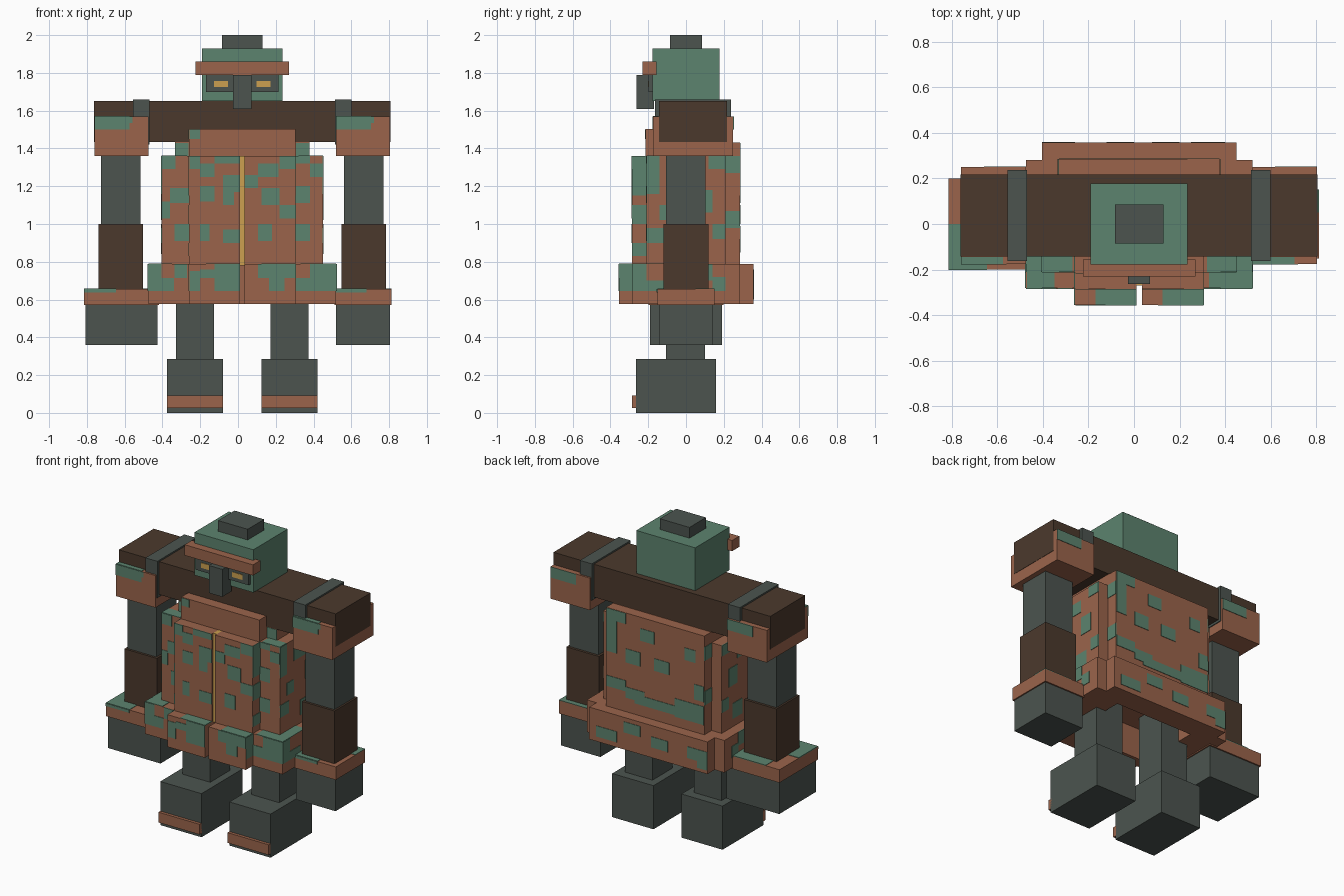
import bpy, bmesh, math
from mathutils import Vector

if "Cube" in bpy.data.objects:
    bpy.data.objects.remove(bpy.data.objects["Cube"])


def material(name, rgb):
    lin = [((c / 255 + 0.055) / 1.055) ** 2.4 for c in rgb] + [1.0]
    m = bpy.data.materials.new(name)
    m.use_nodes = True
    m.diffuse_color = lin
    bsdf = m.node_tree.nodes["Principled BSDF"]
    bsdf.inputs["Base Color"].default_value = lin
    bsdf.inputs["Roughness"].default_value = 0.9
    return m


GREEN = material("moss green", (92, 131, 110))
RUST = material("rust brown", (155, 100, 75))
GREY = material("slate grey", (76, 84, 79))
BROWN = material("dark brown", (75, 57, 44))
GOLD = material("gold", (204, 160, 80))

C = 0.0225   # mirror line of the figure


def boxes(name, mat, bounds):
    """One object made of axis-aligned boxes (x0, x1, y0, y1, z0, z1)."""
    bm = bmesh.new()
    for b in bounds:
        vs = bmesh.ops.create_cube(bm, size=1)["verts"]
        for v in vs:
            v.co = Vector([(b[2 * i] + b[2 * i + 1]) / 2 + v.co[i] * (b[2 * i + 1] - b[2 * i])
                           for i in range(3)])
    me = bpy.data.meshes.new(name)
    bm.to_mesh(me)
    bm.free()
    me.materials.append(mat)
    ob = bpy.data.objects.new(name, me)
    bpy.context.collection.objects.link(ob)
    return ob


def box(name, mat, *b):
    return boxes(name, mat, [b])


def patches(name, axis, at, rects, mat=GREEN):
    """Thin painted plates on a plane; rects are (u0, u1, v0, v1)."""
    t = 0.003
    out = []
    for u0, u1, v0, v1 in rects:
        b = [u0, u1, v0, v1]
        b[2 * axis:2 * axis] = [at - t, at + t]
        out.append(b)
    return boxes(name, mat, out)


def sided(s, a, b):
    """Mirrored x range from distances a < b to the mirror line."""
    return (C + a, C + b) if s > 0 else (C - b, C - a)


# Head
box("head", GREEN, C - .213, C + .213, -.178, .177, 1.65, 1.93)
box("head_knob", GREY, C - .107, C + .107, -.085, .085, 1.93, 2.0)
box("brow_band", RUST, C - .247, C + .247, -.23, -.155, 1.79, 1.86)
box("face_plate", GREY, C - .193, C + .193, -.198, -.17, 1.70, 1.79)
box("nose_guard", GREY, C - .048, C + .048, -.263, -.17, 1.61, 1.79)
patches("eyes", 1, -.198, [(*sided(s, .076, .15), 1.724, 1.757) for s in (-1, 1)], GOLD)

# Shoulder beam
box("shoulder_beam", BROWN, C - .784, C + .784, -.143, .217, 1.435, 1.65)

for s, side in ((-1, "right"), (1, "left")):
    # Shoulder, arm and strap
    px = sided(s, .497, .782)
    box(side + "_strap", GREY, *sided(s, .492, .578), -.163, .238, 1.42, 1.66)
    box(side + "_shoulder_pad", RUST, *px, -.175, .25, 1.36, 1.57)
    x0 = px[0]
    patches(side + "_pad_front_camo", 1, -.175,
            [(x0, x0 + .185, 1.50, 1.57), (x0, x0 + .2, 1.535, 1.57)])
    patches(side + "_pad_back_camo", 1, .25, [(x0 + .1, x0 + .285, 1.5, 1.57)])
    patches(side + "_pad_top_camo", 2, 1.57, [(x0, x0 + .185, -.175, -.145)])
    box(side + "_upper_arm", GREY, *sided(s, .54, .748), -.105, .102, 1.0, 1.40)
    box(side + "_forearm", BROWN, *sided(s, .525, .76), -.12, .118, .65, 1.0)

    # Cuff and hand: the right ones are larger
    h = .19 if s < 0 else .143
    inner = .45 if s < 0 else .497
    outer = inner + 2 * h
    hx, cx = sided(s, inner, outer), sided(s, inner - .008, outer + .008)
    box(side + "_hand", GREY, *hx, -h, h, .36, .58)
    box(side + "_cuff", RUST, *cx, -h - .009, h + .009, .57, .655)
    patches(side + "_cuff_camo", 2, .655,
            [(cx[0], cx[0] + .17, -h - .009, 0), (cx[0] + .1, cx[1], .05, h + .009)])
    patches(side + "_cuff_front_camo", 1, -h - .009, [(cx[0], cx[0] + .17, .637, .655)])

    # Leg and foot
    box(side + "_leg", GREY, *sided(s, .15, .35), -.105, .10, .28, .80)
    fx = sided(s, .101, .399)
    box(side + "_foot", GREY, *fx, -.265, .16, 0, .285)
    box(side + "_toe_cap", RUST, *fx, -.285, -.26, .025, .092)

    # Front coat panel and hanging flaps
    box(side + "_front_panel", RUST, *sided(s, .0125, .2825), -.285, -.20, .785, 1.36)
    box(side + "_front_flap", RUST, *sided(s, .0125, .2825), -.355, -.21, .577, .787)
    box(side + "_side_flap", RUST, *sided(s, .2825, .4975), -.282, .282, .577, .787)

    # Camouflage on outward sides
    X = C + s * .4275
    patches(side + "_body_side_camo", 0, X,
            [(-.21, -.14, 1.16, 1.36), (-.14, -.07, 1.02, 1.10), (-.07, .05, 1.22, 1.30),
             (.05, .14, 1.06, 1.18), (-.21, -.12, .90, .98), (.0, .10, .84, .94),
             (.14, .21, .92, 1.0), (.12, .21, 1.29, 1.36)])
    patches(side + "_panel_side_camo", 0, C + s * .2825,
            [(-.285, -.21, 1.15, 1.36), (-.285, -.21, 1.0, 1.10), (-.285, -.21, .83, .9)])
    patches(side + "_back_panel_side_camo", 0, C + s * .355,
            [(.21, .285, 1.27, 1.36), (.21, .285, .98, 1.07)])
    patches(side + "_flap_side_camo", 0, C + s * .4975,
            [(-.282, -.21, .645, .787), (-.21, -.1, .645, .70), (.02, .14, .70, .787),
             (.14, .21, .645, .72)])
    patches(side + "_front_flap_side_camo", 0, C + s * .2825, [(-.355, -.282, .645, .787)])

# Body
box("body", RUST, C - .4275, C + .4275, -.21, .21, .78, 1.36)
box("upper_body", RUST, C - .355, C + .355, -.138, .215, 1.30, 1.50)
box("chest_plate", RUST, C - .2825, C + .2825, -.215, -.13, 1.355, 1.503)
box("back_panel", RUST, C - .355, C + .355, .20, .285, .78, 1.432)
box("back_flap", RUST, C - .4275, C + .4275, .21, .357, .577, .787)
box("front_zip", GOLD, C - .0125, C + .0125, -.27, -.20, .78, 1.36)

# Front camouflage
patches("body_front_camo", 1, -.21,
        [(-.405, -.33, 1.29, 1.36), (-.36, -.26, 1.11, 1.19), (-.405, -.36, 1.03, 1.12),
         (-.335, -.26, .91, 1.0), (.305, .38, 1.32, 1.36), (.38, .45, 1.25, 1.32),
         (.305, .38, 1.11, 1.20), (.305, .38, .91, 1.0)])
patches("panel_front_camo", 1, -.285,
        [(-.257, -.2, 1.29, 1.36), (-.2, -.125, 1.25, 1.32), (-.125, .01, 1.32, 1.36),
         (-.2, -.125, 1.12, 1.2), (-.08, .01, 1.17, 1.26), (-.08, -.02, 1.10, 1.17),
         (-.2, -.15, .91, 1.0), (-.08, .01, .9, .97), (.035, .105, 1.19, 1.26),
         (.105, .215, 1.25, 1.32), (.22, .305, 1.29, 1.36), (.125, .22, 1.10, 1.19),
         (.105, .18, .91, 1.0), (.22, .305, 1.03, 1.10)])
patches("side_flap_front_camo", 1, -.282,
        [(-.475, -.405, .645, .787), (-.405, -.34, .645, .715), (-.335, -.27, .715, .787),
         (.305, .38, .645, .715), (.38, .52, .645, .787), (.38, .45, .715, .787)])
patches("front_flap_camo", 1, -.355,
        [(-.257, -.2, .645, .75), (-.2, -.125, .715, .76), (-.125, .01, .645, .787),
         (.105, .22, .715, .787), (.165, .245, .645, .715), (.22, .305, .715, .787)])
patches("front_flap_top_camo", 2, .787,
        [(-.17, .01, -.355, -.285), (.125, .305, -.355, -.285)])
patches("side_flap_top_camo", 2, .787,
        [(-.47, -.35, -.282, -.21), (.33, .52, -.282, -.21), (-.475, -.405, -.21, -.1),
         (.45, .52, -.21, -.05)])
patches("body_top_camo", 2, 1.36, [(-.405, -.27, -.21, -.14), (.32, .45, -.21, -.14)])
patches("chest_camo", 1, -.215, [(-.257, -.2, 1.45, 1.50)])
patches("chest_side_camo", 0, C - .2825, [(-.215, -.14, 1.45, 1.50)])
patches("upper_body_camo", 1, -.138, [(*sided(s, .285, .355), 1.36, 1.43) for s in (-1, 1)])

# Back camouflage
patches("back_panel_camo", 1, .285,
        [(.235, .375, 1.36, 1.43), (.30, .375, 1.15, 1.36), (.03, .13, 1.28, 1.36),
         (-.27, -.19, 1.24, 1.32), (.13, .235, 1.11, 1.2), (-.08, .03, 1.11, 1.19),
         (-.33, -.26, 1.0, 1.1), (.235, .375, .92, .99), (.1, .235, .88, .95),
         (-.19, .17, .86, .92), (-.33, -.12, .85, .97)])
patches("back_flap_camo", 1, .357,
        [(.25, .40, .61, .68), (.08, .2, .69, .76), (-.12, 0, .645, .715),
         (-.405, -.26, .645, .72), (-.405, -.33, .60, .66)])
